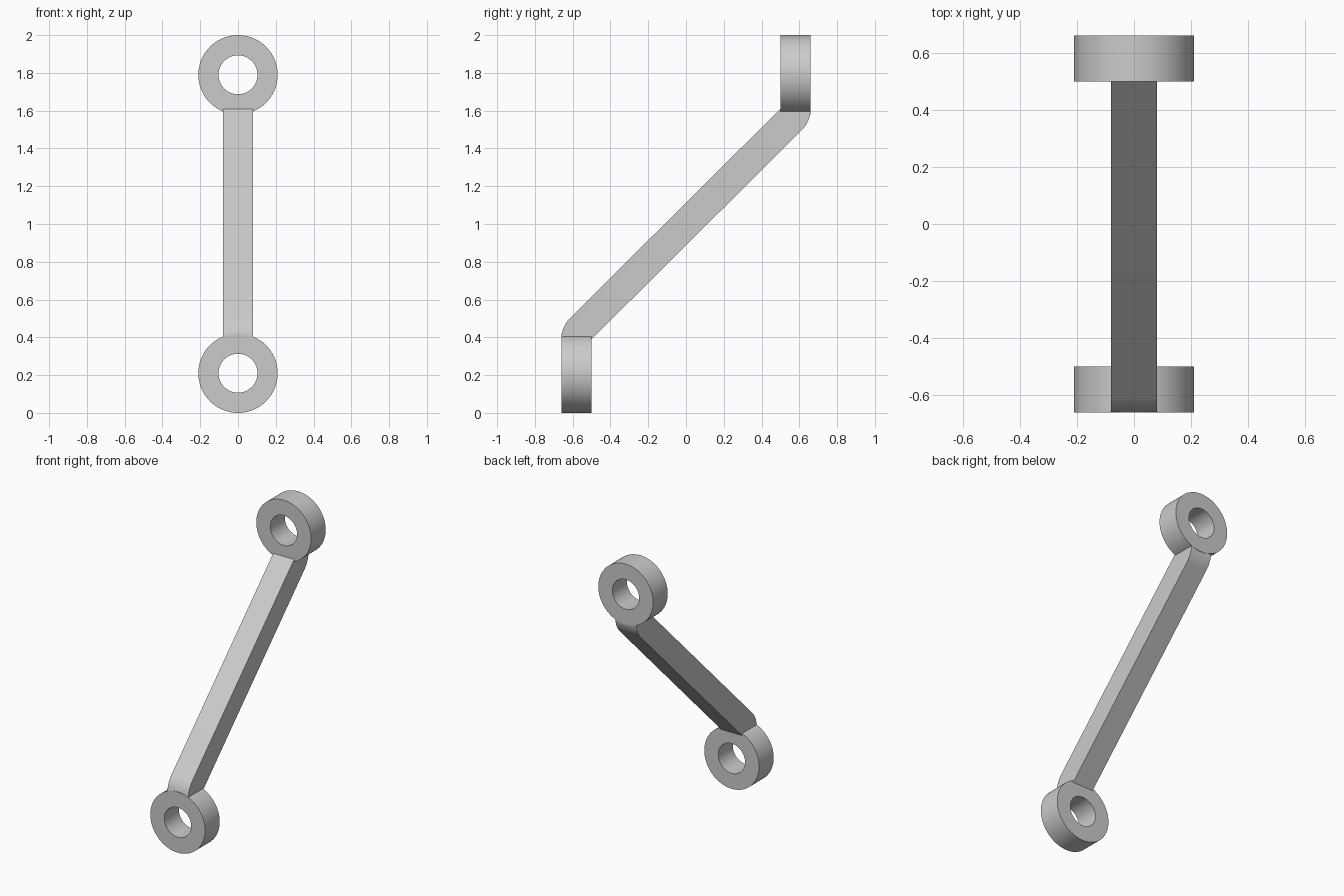
import bpy, bmesh
from math import sin, cos, pi, radians
from mathutils import Vector

cube = bpy.data.objects.get("Cube")
if cube:
    bpy.data.objects.remove(cube, do_unlink=True)

R_OUT, R_HOLE = 0.21, 0.103
Y_IN, Y_OUT = 0.50, 0.66
HALF_W = 0.08
SEG = 96

grey = bpy.data.materials.new("light grey metal")
grey.use_nodes = True
colour = (0.6, 0.6, 0.6, 1)
grey.diffuse_color = colour
grey.node_tree.nodes["Principled BSDF"].inputs["Base Color"].default_value = colour


def new_object(name, bm):
    bmesh.ops.recalc_face_normals(bm, faces=bm.faces)
    mesh = bpy.data.meshes.new(name)
    bm.to_mesh(mesh)
    bm.free()
    mesh.materials.append(grey)
    obj = bpy.data.objects.new(name, mesh)
    bpy.context.collection.objects.link(obj)
    return obj


def ring(name, y0, y1, zc):
    """Eyelet with its bore along y."""
    bm = bmesh.new()
    section = [(R_HOLE, y0), (R_OUT, y0), (R_OUT, y1), (R_HOLE, y1)]
    loops = []
    for i in range(SEG):
        a = 2 * pi * i / SEG
        loops.append([bm.verts.new((r * cos(a), y, zc + r * sin(a))) for r, y in section])
    for i in range(SEG):
        p, q = loops[i], loops[(i + 1) % SEG]
        for k in range(4):
            n = (k + 1) % 4
            bm.faces.new((p[k], p[n], q[n], q[k]))
    return new_object(name, bm)


# Slanted arm: half of the side profile, the other half by point symmetry
bend_z, stub_z = 0.39, 0.35
width = Y_OUT - Y_IN
half = [(-Y_IN, bend_z), (-Y_IN, stub_z), (-Y_OUT, stub_z)]
for i in range(13):
    a = radians(180 - 45 * i / 12)
    half.append((-Y_IN + width * cos(a), bend_z + width * sin(a)))
profile = half + [(-y, 2 - z) for y, z in half]

bm = bmesh.new()
side = bm.faces.new([bm.verts.new((-HALF_W, y, z)) for y, z in profile])
extruded = bmesh.ops.extrude_face_region(bm, geom=[side])["geom"]
bmesh.ops.translate(bm, vec=Vector((2 * HALF_W, 0, 0)),
                    verts=[v for v in extruded if isinstance(v, bmesh.types.BMVert)])
link = new_object("connecting_arm", bm)

# Fuse both eyelets to the arm
eyelets = [ring("lower_eyelet", -Y_OUT, -Y_IN, R_OUT),
           ring("upper_eyelet", Y_IN, Y_OUT, 2 - R_OUT)]
bpy.ops.object.select_all(action="DESELECT")
link.select_set(True)
bpy.context.view_layer.objects.active = link
for eyelet in eyelets:
    mod = link.modifiers.new("fuse", "BOOLEAN")
    mod.operation = "UNION"
    mod.solver = "EXACT"
    mod.object = eyelet
    bpy.ops.object.modifier_apply(modifier=mod.name)
    bpy.data.objects.remove(eyelet, do_unlink=True)
bpy.ops.object.shade_smooth_by_angle(angle=radians(30))
